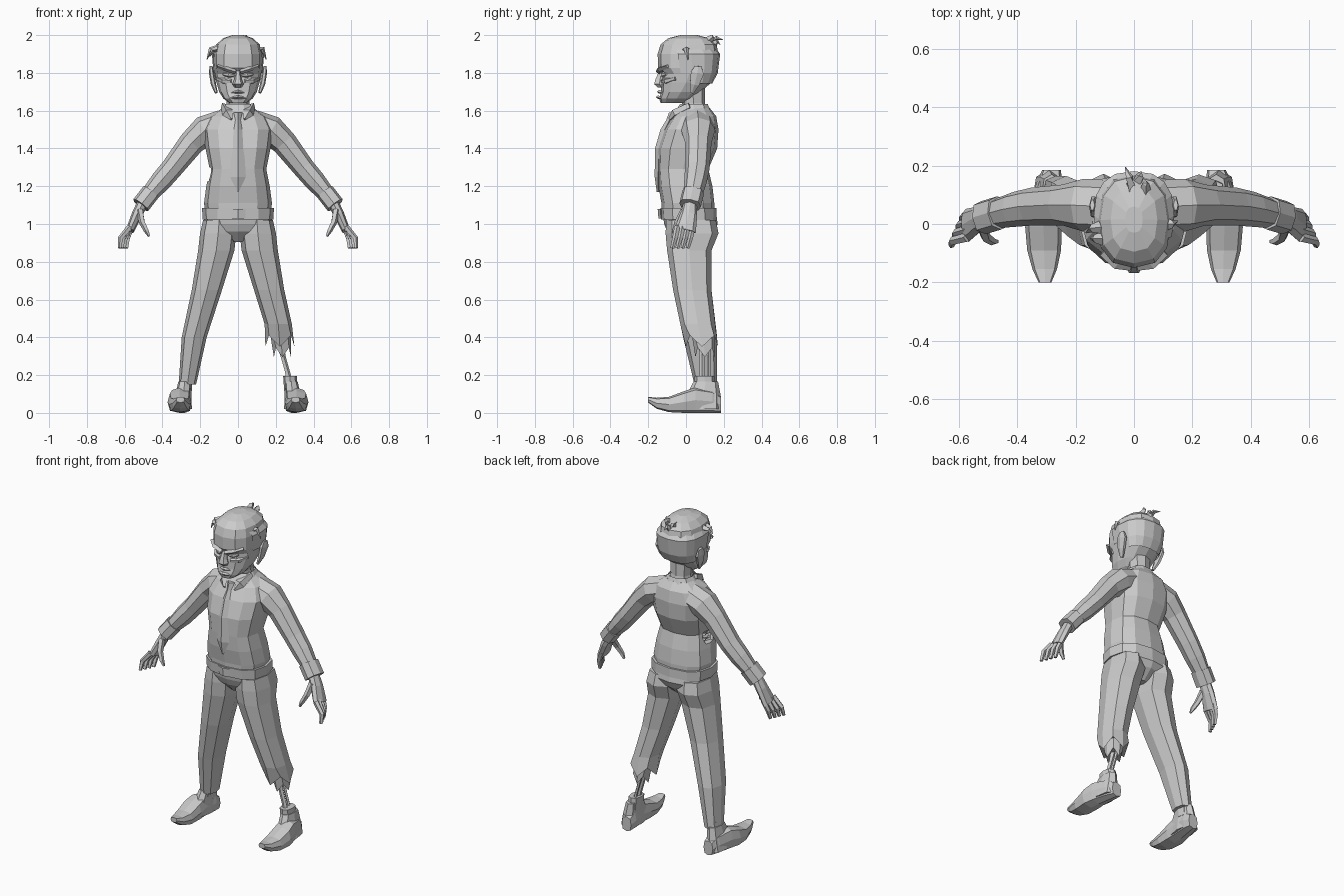
import bpy, bmesh, math
from mathutils import Vector as V


def power(a, p):
    return math.copysign(abs(a) ** p, a)


def loft(name, rings, n=8, p=0.85, mirror=False, jag=0, cut=None):
    """Skin rings of (centre, u, v); jag zigzags the last ring, cut drops faces."""
    bm = bmesh.new()
    loops = []
    for k, (c, u, v) in enumerate(rings):
        loop = []
        for i in range(n):
            a = math.tau * i / n
            q = c + u * power(math.cos(a), p) + v * power(math.sin(a), p)
            if jag and k == len(rings) - 1:
                q.z += jag * (1 if i % 2 else -1)
            loop.append(bm.verts.new(q))
        loops.append(loop)
    for a, b in zip(loops, loops[1:]):
        for i in range(n):
            j = (i + 1) % n
            bm.faces.new((a[i], a[j], b[j], b[i]))
    bm.faces.new(loops[0])
    bm.faces.new(loops[-1])
    bmesh.ops.recalc_face_normals(bm, faces=bm.faces[:])
    if cut:
        bad = [f for f in bm.faces if cut(f.calc_center_median())]
        bmesh.ops.delete(bm, geom=bad, context='FACES')
    me = bpy.data.meshes.new(name)
    bm.to_mesh(me)
    bm.free()
    ob = bpy.data.objects.new(name, me)
    bpy.context.collection.objects.link(ob)
    if mirror:
        ob.modifiers.new("Mirror", 'MIRROR')
    return ob


def stack(name, rows, n=12, p=0.8, **kw):
    """Horizontal rings: z, half width, front y, back y, centre x."""
    rings = []
    for z, hw, yf, yb, *cx in rows:
        c = V((cx[0] if cx else 0, (yf + yb) / 2, z))
        rings.append((c, V((hw, 0, 0)), V((0, (yb - yf) / 2, 0))))
    return loft(name, rings, n, p, **kw)


def tube(name, rows, n=6, p=1, **kw):
    """Rings across a path: x, y, z, radius, radius along y."""
    pts = [V(r[:3]) for r in rows]
    rings = []
    for i, r in enumerate(rows):
        t = (pts[min(i + 1, len(pts) - 1)] - pts[max(i - 1, 0)]).normalized()
        u = t.cross(V((0, 1, 0))).normalized()
        rings.append((pts[i], u * r[3], u.cross(t) * r[4]))
    return loft(name, rings, n, p, **kw)


# Shirt, with a torn hole on one side showing ribs
shirt = stack("shirt", [
    (1.06, .172, -.128, .15), (1.11, .18, -.13, .15), (1.20, .168, -.146, .14),
    (1.29, .15, -.15, .118), (1.40, .172, -.15, .165), (1.50, .185, -.115, .172),
    (1.57, .15, -.07, .16), (1.615, .08, -.025, .125)])
hole = tube("hole_cutter", [(-.15, -.01, 1.225, .025, .04), (-.15, -.01, 1.265, .05, .06),
                            (-.15, -.01, 1.30, .02, .04)])
mod = shirt.modifiers.new("Hole", 'BOOLEAN')
mod.operation, mod.object, mod.solver = 'DIFFERENCE', hole, 'EXACT'
bpy.context.view_layer.objects.active = shirt
bpy.ops.object.modifier_apply(modifier="Hole")
bpy.data.objects.remove(hole)
for z in (1.245, 1.275):
    tube("rib", [(-.09, -.07, z, .01, .01), (-.128, -.04, z - .005, .01, .01),
                 (-.135, .01, z, .01, .01), (-.10, .05, z + .01, .01, .01)], n=4)

# Sleeves and cuffs
tube("sleeve", [(.08, .06, 1.53, .075, .09), (.175, .065, 1.495, .08, .09),
                (.245, .065, 1.43, .068, .07), (.35, .06, 1.295, .058, .065),
                (.41, .05, 1.225, .056, .06), (.475, .035, 1.15, .044, .05)],
     n=8, mirror=True)
tube("cuff", [(.462, .038, 1.168, .05, .058), (.515, .022, 1.10, .05, .058)],
     n=8, p=.8, mirror=True)

# Hands: palm, thumb and four curled fingers
tube("palm", [(.50, .025, 1.12, .03, .035), (.535, .015, 1.05, .028, .045),
              (.572, -.005, .965, .022, .058)], n=8, mirror=True)
tube("thumb", [(.52, -.01, 1.07, .02, .022), (.508, -.045, 1.01, .017, .018),
               (.485, -.06, .965, .014, .014), (.47, -.06, .935, .007, .008)],
     n=5, mirror=True)
for i in range(4):
    y, d = .035 - .027 * i, .012 * i
    tube("finger", [(.562 + d / 4, y, .985, .017, .016),
                    (.585 + d, y - .012, .925, .015, .015),
                    (.59 + d, y - .027, .872, .01, .011)], n=5, mirror=True)

# Trousers: seat and two legs, one torn short
stack("seat", [(.905, .025, -.05, .09), (.96, .12, -.10, .15),
               (1.0, .18, -.115, .168), (1.06, .18, -.125, .158)])
upper_leg = [(1.02, .085, -.105, .158, .10), (.95, .096, -.108, .172, .105),
             (.86, .096, -.10, .135, .115), (.65, .08, -.068, .135, .165)]
lower_leg = [(.40, .066, -.015, .165, .232), (.15, .046, .045, .165, .268)]


def side(rows, s):
    return [(*r[:4], r[4] * s) for r in rows]


stack("long_trouser_leg", side(upper_leg + lower_leg, -1), n=8)
torn_leg = upper_leg + [(.47, .072, -.03, .155, .213), (.38, .077, .0, .17, .222)]
stack("torn_trouser_leg", torn_leg, n=8, jag=.03)
stack("torn_lower_hem", [(.42, .055, .03, .15, .225), (.32, .045, .05, .15, .235)],
      n=8, jag=.025)

# Bare shin bones
for y, r in ((.085, .014), (.12, .009)):
    tube("shin_bone", [(.222, y, .36, r * 1.5, r * 1.5), (.24, y, .29, r, r),
                       (.26, y, .22, r, r), (.275, y, .15, r * 1.4, r * 1.4)], n=5)

# Socks and shoes
stack("sock", [(.10, .034, .05, .155, .28), (.195, .036, .045, .15, .275)],
      n=8, mirror=True)
stack("shoe_ankle", [(.02, .052, -.01, .185, .296), (.09, .043, .0, .184, .29),
                     (.165, .034, .04, .17, .282)], n=8, mirror=True)
shoe = [(-.20, .305, .022, .055, .085), (-.155, .306, .042, .022, .08),
        (-.09, .308, .058, .004, .085), (-.01, .31, .063, 0, .115),
        (.05, .305, .055, 0, .135), (.14, .29, .045, 0, .12), (.185, .283, .032, 0, .09)]
loft("shoe", [(V((x, y, (a + b) / 2)), V((w, 0, 0)), V((0, 0, (b - a) / 2)))
              for y, x, w, a, b in shoe], n=8, p=.65, mirror=True)

# Belt and buckle
stack("belt", [(1.025, .188, -.132, .163), (1.085, .19, -.136, .162)])
stack("buckle", [(1.03, .04, -.146, -.12), (1.08, .04, -.15, -.12)], n=4, p=.1)

# Neck, collar and tie
stack("neck", [(1.57, .07, -.02, .115), (1.64, .06, -.02, .10), (1.72, .065, -.03, .10)], n=8)
stack("collar", [(1.585, .105, -.07, .14), (1.635, .072, -.035, .118)], n=10,
      cut=lambda c: abs(c.x) < .005 and abs(c.y - .035) < .05)
tube("collar_flap", [(.075, .02, 1.625, .018, .02), (.055, -.06, 1.59, .03, .02),
                     (.035, -.085, 1.555, .006, .01)], n=4, mirror=True)
stack("tie", [(1.59, .024, -.09, -.04), (1.55, .014, -.105, -.07),
              (1.50, .022, -.135, -.09), (1.40, .032, -.164, -.12),
              (1.25, .042, -.166, -.13), (1.17, .004, -.155, -.14)], n=4, p=1)

# Head with heavy brow, sunken eyes and strong jaw
stack("head", [
    (1.64, .045, -.135, -.01), (1.665, .078, -.142, .045), (1.70, .10, -.132, .08),
    (1.75, .114, -.132, .135), (1.795, .122, -.122, .155), (1.825, .127, -.148, .165),
    (1.90, .127, -.15, .172), (1.95, .115, -.135, .162),
    (1.983, .08, -.095, .125), (2.0, .03, -.03, .06)])
tube("brow", [(.012, -.142, 1.805, .012, .018), (.06, -.137, 1.82, .013, .018),
              (.105, -.095, 1.835, .01, .018)], n=4, mirror=True)
tube("eye", [(.02, -.125, 1.785, .006, .006), (.048, -.122, 1.79, .016, .012),
             (.078, -.105, 1.793, .006, .006)], n=6, mirror=True)
tube("cheekbone", [(.035, -.125, 1.755, .012, .01), (.075, -.105, 1.757, .016, .016),
                   (.108, -.055, 1.77, .01, .012)], n=5, mirror=True)
stack("nose", [(1.81, .012, -.145, -.11), (1.765, .02, -.165, -.11),
               (1.74, .03, -.172, -.11), (1.722, .018, -.15, -.11)], n=6)
for z, w, y in ((1.70, .032, -.142), (1.672, .04, -.148)):
    tube("lip", [(-w, y + .022, z - .005, .004, .008), (0, y, z, .01, .012),
                 (w, y + .022, z - .005, .004, .008)], n=4)
tube("ear", [(.115, .03, 1.695, .008, .012), (.13, .045, 1.74, .014, .028),
             (.14, .06, 1.80, .014, .04), (.143, .065, 1.835, .008, .02)],
     n=6, mirror=True)

# Hair: band round the back and sides, plus loose tufts
stack("hair_band", [(1.745, .112, -.06, .14), (1.80, .130, -.10, .168),
                    (1.90, .138, -.125, .181), (1.925, .118, -.13, .162)], n=16,
      cut=lambda c: c.y < -.03 or (c.y < .05 and c.z < 1.79))
for base, mid, tip in (
        ((-.01, .12, 1.965), (-.015, .16, 1.985), (-.03, .195, 1.975)),
        ((.04, .11, 1.965), (.04, .14, 1.99), (.045, .14, 2.0)),
        ((.01, .14, 1.945), (.02, .165, 1.97), (.025, .18, 1.95)),
        ((-.105, -.01, 1.93), (-.145, -.015, 1.925), (-.165, -.03, 1.87)),
        ((-.105, -.05, 1.925), (-.135, -.05, 1.92), (-.15, -.05, 1.885)),
        ((.105, .0, 1.92), (.13, .0, 1.93), (.15, .01, 1.87))):
    tube("hair_tuft", [(*base, .02, .025), (*mid, .012, .014), (*tip, .002, .002)], n=4)
